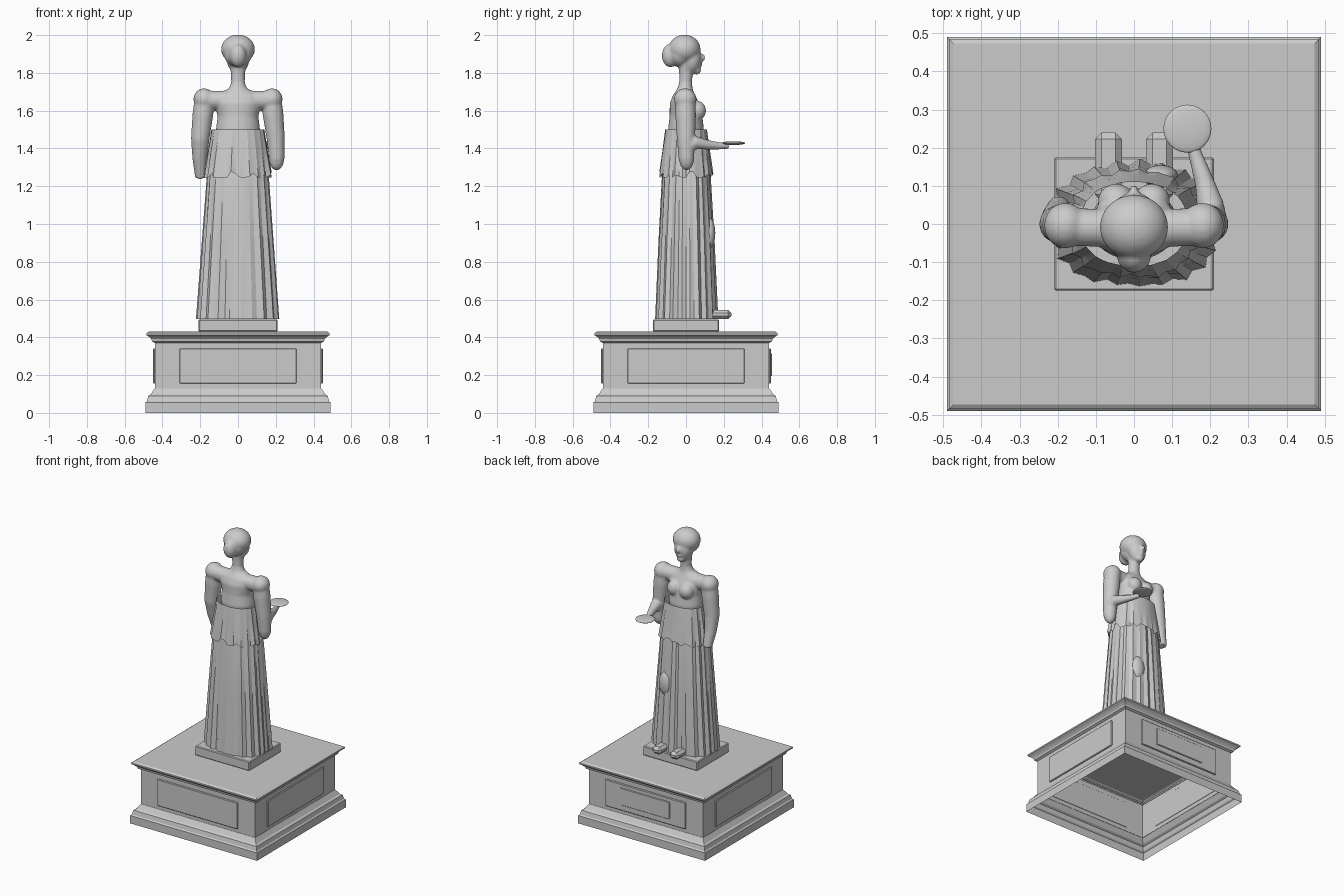
import bpy, bmesh, math, random
from mathutils import Vector, Matrix

if "Cube" in bpy.data.objects:
    bpy.data.objects.remove(bpy.data.objects["Cube"])

random.seed(4)


def finish(name, bm, angle=None):
    bmesh.ops.recalc_face_normals(bm, faces=bm.faces)
    me = bpy.data.meshes.new(name)
    bm.to_mesh(me)
    bm.free()
    ob = bpy.data.objects.new(name, me)
    bpy.context.collection.objects.link(ob)
    if angle:
        bpy.ops.object.select_all(action='DESELECT')
        bpy.context.view_layer.objects.active = ob
        ob.select_set(True)
        bpy.ops.object.shade_smooth_by_angle(angle=math.radians(angle))
    return ob


def loft(bm, rings, cap_start=True, cap_end=True):
    vs = [[bm.verts.new(p) for p in r] for r in rings]
    n = len(vs[0])
    for a, b in zip(vs, vs[1:]):
        for i in range(n):
            bm.faces.new((a[i], a[(i + 1) % n], b[(i + 1) % n], b[i]))
    if cap_start:
        bm.faces.new(vs[0][::-1])
    if cap_end:
        bm.faces.new(vs[-1])


def stack(bm, levels, n=32):
    # horizontal ellipses: z, rx, ry, centre y
    t = [2 * math.pi * i / n for i in range(n)]
    loft(bm, [[(rx * math.cos(a), cy + ry * math.sin(a), z) for a in t]
              for z, rx, ry, cy in levels])


def tube(bm, pts, n=20):
    # round limb through x, y, z, radius points
    cs = [Vector(p[:3]) for p in pts]
    rings = []
    for i, c in enumerate(cs):
        d = cs[min(i + 1, len(cs) - 1)] - cs[max(i - 1, 0)]
        u = d.cross(Vector((0.9, 0.1, 0.2))) if abs(d.normalized().x) < 0.8 else d.cross(Vector((0, 1, 0)))
        u.normalize()
        v = d.normalized().cross(u)
        rings.append([c + pts[i][3] * (u * math.cos(2 * math.pi * k / n) + v * math.sin(2 * math.pi * k / n))
                      for k in range(n)])
    loft(bm, rings)


def ball(bm, c, r):
    bmesh.ops.create_uvsphere(bm, u_segments=24, v_segments=16, radius=1,
                              matrix=Matrix.Translation(c) @ Matrix.Diagonal((*r, 1)))


def box(name, c, size, bevel=0.0, seg=1):
    bm = bmesh.new()
    bmesh.ops.create_cube(bm, size=1, matrix=Matrix.Translation(c) @ Matrix.Diagonal((*size, 1)))
    if bevel:
        bmesh.ops.bevel(bm, geom=bm.edges[:], offset=bevel, segments=seg, affect='EDGES', profile=0.5)
    return finish(name, bm)


# moulded pedestal, open underneath
bm = bmesh.new()
profile = [(.49, 0), (.49, .055), (.482, .062), (.475, .09), (.462, .098), (.442, .13), (.44, .13),
           (.44, .37), (.455, .378), (.458, .39), (.47, .402), (.485, .412), (.485, .422), (.473, .43)]
loft(bm, [[(-h, -h, z), (h, -h, z), (h, h, z), (-h, h, z)] for h, z in profile], cap_start=False)
finish("pedestal", bm)

# raised panel on each side
for i in range(4):
    p = box("pedestal_panel", (0, -.444, .248), (.62, .012, .186), .004)
    p.rotation_euler.z = i * math.pi / 2
box("plaque", (0, .451, .255), (.38, .01, .12), .003)

# plinth and shoes
box("plinth", (0, 0, .4625), (.42, .35, .065), .005)
for s in (-1, 1):
    box("shoe", (s * .067, .15, .521), (.07, .18, .05), .017)

# pleated skirt and overskirt
N = 46


def pleats(amount):
    return [1 + amount * ((1 if i % 2 else -1) * random.uniform(.1, 1) + random.uniform(-.4, .4))
            for i in range(N)]


def drape(name, levels, folds, ragged):
    # levels: z, rx, ry, fold strength
    rag = [random.uniform(0, ragged) if random.random() < .5 else 0 for _ in range(N)]
    rings = []
    for j, (z, rx, ry, k) in enumerate(levels):
        ring = []
        for i in range(N):
            a = 2 * math.pi * i / N
            c, s = math.cos(a), math.sin(a)
            q = (abs(c) ** 2.3 + abs(s) ** 2.3) ** (-1 / 2.3)
            f = q * (1 + (folds[i] - 1) * k)
            ring.append((rx * c * f, ry * s * f, z + (rag[i] if j == 0 else 0)))
        rings.append(ring)
    bm = bmesh.new()
    loft(bm, rings, False, False)
    return finish(name, bm, 22)


drape("skirt", [(.497, .217, .162, 1), (.9, .188, .145, .85), (1.25, .163, .127, .6), (1.33, .145, .115, .4)],
      pleats(.055), 0)
drape("overskirt", [(1.245, .175, .139, 1), (1.38, .157, .125, .6), (1.5, .14, .11, .15)],
      pleats(.05), .035)

# bent knee showing through the skirt
bm = bmesh.new()
ball(bm, (.07, .125, .95), (.046, .03, .08))
finish("knee", bm, 60)

# body: torso, neck, head and arms fused into one smooth skin
bm = bmesh.new()
stack(bm, [(1.42, .1, .08, 0), (1.5, .117, .095, 0), (1.57, .108, .087, 0), (1.64, .125, .078, -.008),
           (1.68, .125, .06, -.01), (1.70, .085, .048, -.008), (1.718, .048, .04, -.005),
           (1.75, .036, .034, -.002), (1.80, .038, .036, 0), (1.84, .045, .04, 0)])
tube(bm, [(-.17, -.008, 1.656, .05), (0, -.012, 1.655, .05), (.17, -.008, 1.656, .05)])
for s in (-1, 1):
    ball(bm, (s * .18, -.004, 1.66), (.056, .06, .058))
    ball(bm, (s * .047, .06, 1.6), (.048, .046, .052))
upper = [(.178, -.004, 1.665, .052), (.186, -.002, 1.58, .055)]
tube(bm, [(-x, y, z, r) for x, y, z, r in upper] +
     [(-.2, 0, 1.45, .049), (-.203, .018, 1.35, .039), (-.197, .045, 1.245, .03)])
tube(bm, upper + [(.2, 0, 1.45, .048), (.205, .002, 1.34, .041)])
ball(bm, (.204, .003, 1.35), (.041, .04, .066))
tube(bm, [(.204, .0, 1.405, .042), (.2, .05, 1.432, .036), (.185, .11, 1.42, .026),
          (.165, .17, 1.414, .02), (.147, .225, 1.413, .016)])
# face
ball(bm, (0, .03, 1.875), (.06, .052, .08))
ball(bm, (0, .055, 1.815), (.028, .025, .024))
ball(bm, (0, .083, 1.88), (.012, .02, .022))
ball(bm, (0, .076, 1.843), (.018, .012, .009))
# hair and bun
ball(bm, (0, -.008, 1.925), (.09, .085, .077))
ball(bm, (0, -.03, 1.9), (.074, .065, .07))
ball(bm, (0, -.082, 1.892), (.045, .046, .062))
body = finish("body", bm)
m = body.modifiers.new("fuse", 'REMESH')
m.mode = 'VOXEL'
m.voxel_size = .007
m.use_smooth_shade = True
m = body.modifiers.new("soften", 'SMOOTH')
m.factor = .5
m.iterations = 5

# dish held in the hand
bm = bmesh.new()
ball(bm, (.14, .25, 1.428), (.063, .063, .01))
finish("dish", bm, 60)
